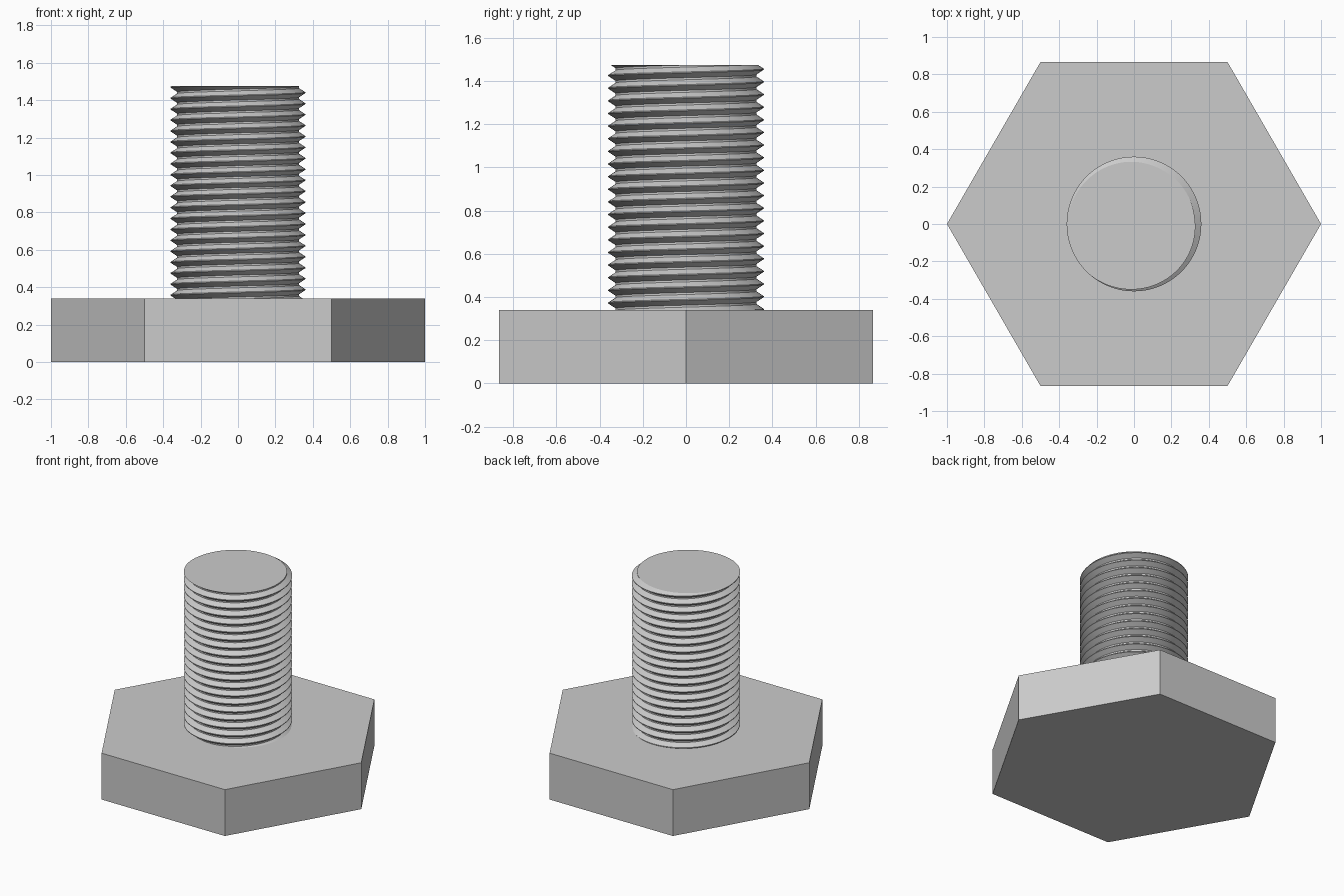
import bpy
import bmesh
import math

cube = bpy.data.objects.get("Cube")
if cube:
    bpy.data.objects.remove(cube, do_unlink=True)

HEAD_TOP, TOP = 0.34, 1.475
CREST, ROOT = 0.36, 0.326
PITCH, STEPS = 0.0585, 80
CREST_Z = 1.44  # height of the last crest on the +x side

steel = bpy.data.materials.new("plain grey steel")
steel.use_nodes = True
colour = (0.6, 0.6, 0.6, 1)
steel.diffuse_color = colour
steel.node_tree.nodes["Principled BSDF"].inputs["Base Color"].default_value = colour


def add_object(name, bm):
    bmesh.ops.recalc_face_normals(bm, faces=bm.faces[:])
    mesh = bpy.data.meshes.new(name)
    bm.to_mesh(mesh)
    bm.free()
    mesh.materials.append(steel)
    obj = bpy.data.objects.new(name, mesh)
    bpy.context.collection.objects.link(obj)
    return obj


# Hexagonal head with corners on the x axis
bm = bmesh.new()
ring = [bm.verts.new((math.cos(i * math.pi / 3), math.sin(i * math.pi / 3), 0))
        for i in range(6)]
base = bm.faces.new(ring)
side = bmesh.ops.extrude_face_region(bm, geom=[base], use_keep_orig=True)
for v in side["geom"]:
    if isinstance(v, bmesh.types.BMVert):
        v.co.z = HEAD_TOP
add_object("hex_head", bm)

# Thread profile: narrow crest and wider root, repeated for each turn
tooth = [(-0.04, CREST), (0.04, CREST), (0.42, ROOT), (0.58, ROOT)]
turns = range(-22, 3)
profile = [(r, CREST_Z + (t + f) * PITCH) for t in turns for f, r in tooth]

# Sweep the profile in a right-handed helix
bm = bmesh.new()
columns = []
for i in range(STEPS + 1):
    a = 2 * math.pi * i / STEPS
    rise = PITCH * i / STEPS
    columns.append([bm.verts.new((r * math.cos(a), r * math.sin(a), z + rise))
                    for r, z in profile])
for left, right in zip(columns, columns[1:]):
    for j in range(len(profile) - 1):
        bm.faces.new((left[j], right[j], right[j + 1], left[j + 1]))
bmesh.ops.remove_doubles(bm, verts=bm.verts[:], dist=0.0001)

# Trim both ends level and close them
for z, up in ((TOP, 1), (HEAD_TOP - 0.01, -1)):
    cut = bmesh.ops.bisect_plane(bm, geom=bm.verts[:] + bm.edges[:] + bm.faces[:],
                                 plane_co=(0, 0, z), plane_no=(0, 0, up),
                                 clear_outer=True)
    rim = [e for e in cut["geom_cut"] if isinstance(e, bmesh.types.BMEdge)]
    bmesh.ops.holes_fill(bm, edges=rim, sides=0)
shank = add_object("threaded_shank", bm)

bpy.ops.object.select_all(action="DESELECT")
shank.select_set(True)
bpy.context.view_layer.objects.active = shank
bpy.ops.object.shade_smooth_by_angle(angle=math.radians(30))
